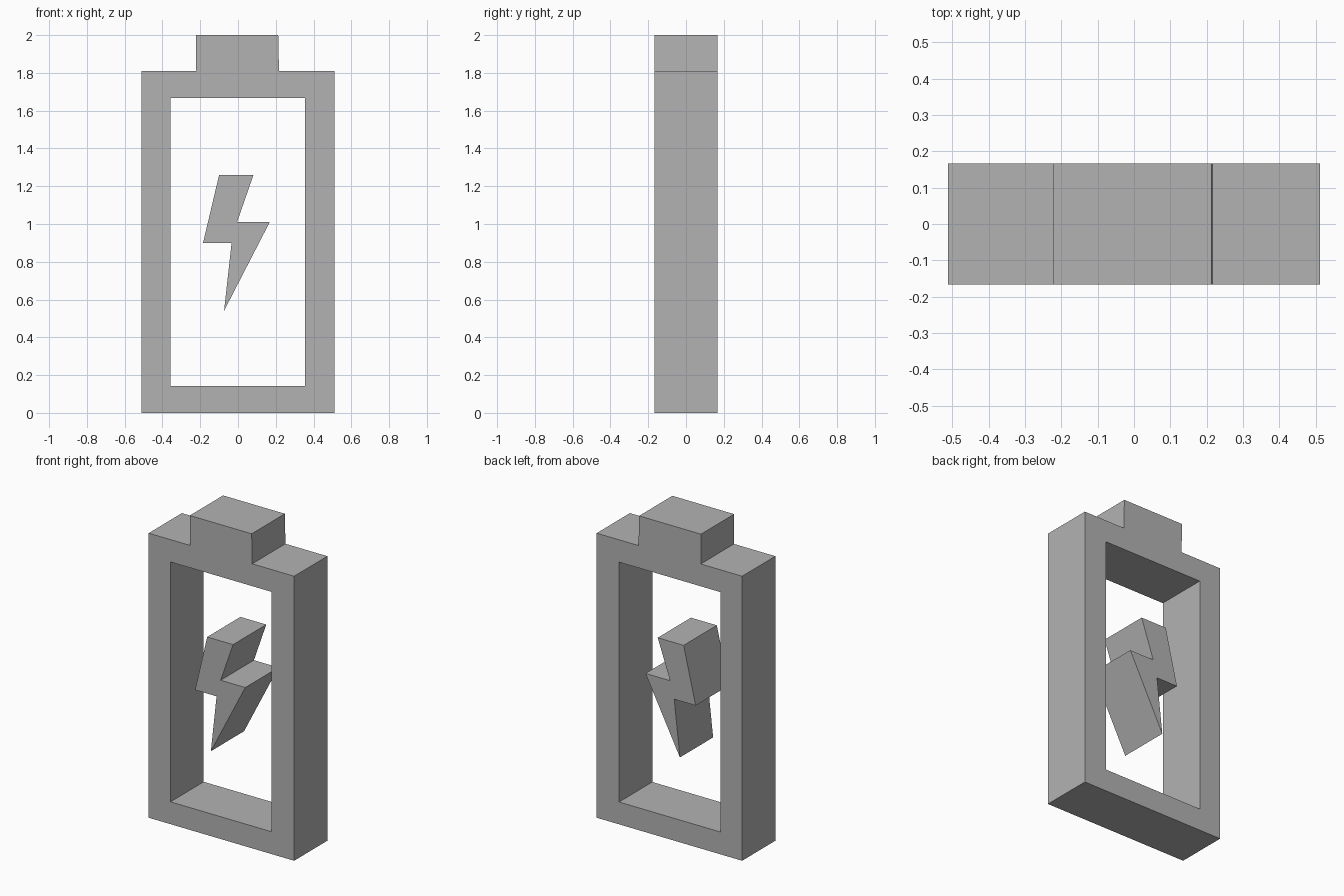
import bpy
import bmesh

cube = bpy.data.objects.get("Cube")
if cube:
    bpy.data.objects.remove(cube, do_unlink=True)

HALF_DEPTH = 0.167

grey = bpy.data.materials.new("plain_grey")
grey.use_nodes = True
colour = (0.45, 0.45, 0.45, 1)
grey.diffuse_color = colour
grey.node_tree.nodes["Principled BSDF"].inputs["Base Color"].default_value = colour


def extruded_outline(name, *loops):
    """Fill closed (x, z) loops, later loops being holes, and extrude through the depth."""
    bm = bmesh.new()
    edges = []
    for loop in loops:
        verts = [bm.verts.new((x, -HALF_DEPTH, z)) for x, z in loop]
        edges += [bm.edges.new((a, b)) for a, b in zip(verts, verts[1:] + verts[:1])]
    bmesh.ops.triangle_fill(bm, use_beauty=True, edges=edges)
    # Merge the fill into large flat faces
    inner = [e for e in bm.edges if len(e.link_faces) == 2]
    bmesh.ops.dissolve_limit(bm, angle_limit=0.01, verts=[], edges=inner)
    extruded = bmesh.ops.extrude_face_region(bm, geom=bm.faces[:], use_keep_orig=True)
    moved = [v for v in extruded["geom"] if isinstance(v, bmesh.types.BMVert)]
    bmesh.ops.translate(bm, verts=moved, vec=(0, 2 * HALF_DEPTH, 0))
    bmesh.ops.recalc_face_normals(bm, faces=bm.faces[:])
    mesh = bpy.data.meshes.new(name)
    bm.to_mesh(mesh)
    bm.free()
    mesh.materials.append(grey)
    obj = bpy.data.objects.new(name, mesh)
    bpy.context.collection.objects.link(obj)
    return obj


# Battery case: stepped outline with the terminal on top, and a window through it
case_outline = [(-0.512, 0), (0.512, 0), (0.512, 1.81), (0.217, 1.81),
                (0.213, 2), (-0.222, 2), (-0.221, 1.81), (-0.512, 1.81)]
window = [(-0.358, 0.142), (0.354, 0.142), (0.354, 1.668), (-0.358, 1.668)]
extruded_outline("battery_case", case_outline, window)

# Lightning bolt floating in the window
bolt_outline = [(-0.10, 1.26), (0.082, 1.26), (-0.005, 1.01), (0.168, 1.01),
                (-0.074, 0.54), (-0.034, 0.90), (-0.185, 0.90)]
extruded_outline("lightning_bolt", bolt_outline)
